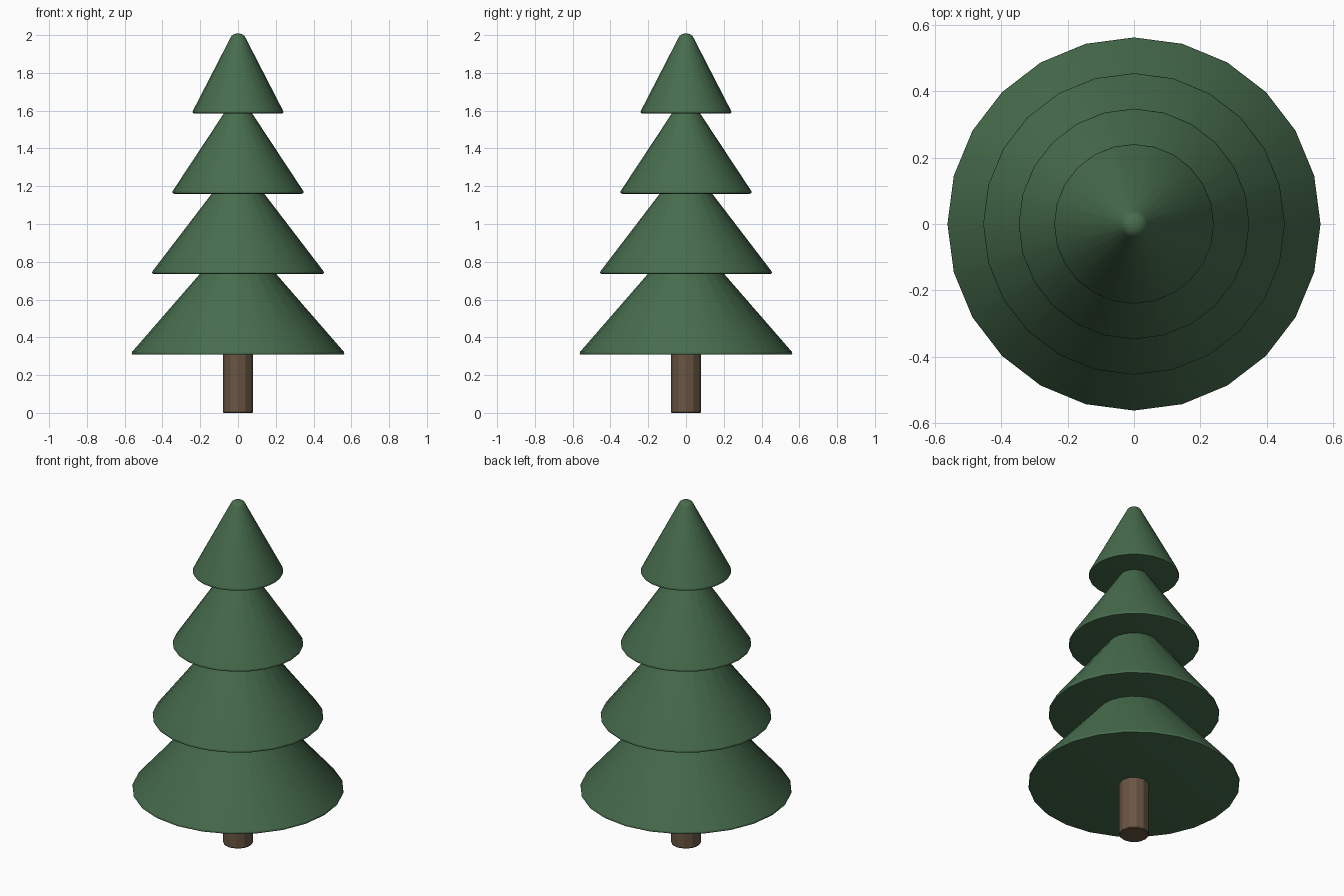
import bpy
import math

if "Cube" in bpy.data.objects:
    bpy.data.objects.remove(bpy.data.objects["Cube"], do_unlink=True)


def make_material(name, rgb):
    mat = bpy.data.materials.new(name)
    mat.use_nodes = True
    mat.diffuse_color = (*rgb, 1)
    mat.node_tree.nodes["Principled BSDF"].inputs["Base Color"].default_value = (*rgb, 1)
    return mat


def lathe(name, profile, sides, mat):
    """Turn (radius, height) points, listed bottom to top, into a closed solid."""
    verts, faces = [], []
    for r, z in profile:
        for i in range(sides):
            a = math.tau * i / sides
            verts.append((r * math.cos(a), r * math.sin(a), z))
    for k in range(len(profile) - 1):
        for i in range(sides):
            j = (i + 1) % sides
            a, b = k * sides, (k + 1) * sides
            faces.append((a + i, a + j, b + j, b + i))
    faces.append(tuple(reversed(range(sides))))
    faces.append(tuple(range(len(verts) - sides, len(verts))))
    mesh = bpy.data.meshes.new(name)
    mesh.from_pydata(verts, [], faces)
    mesh.materials.append(mat)
    obj = bpy.data.objects.new(name, mesh)
    bpy.context.collection.objects.link(obj)
    return obj


def smooth(obj, degrees):
    bpy.ops.object.select_all(action="DESELECT")
    obj.select_set(True)
    bpy.context.view_layer.objects.active = obj
    bpy.ops.object.shade_smooth_by_angle(angle=math.radians(degrees))


green = make_material("foliage_green", (0.062, 0.150, 0.073))
brown = make_material("bark_brown", (0.140, 0.090, 0.056))

# Trunk
lathe("trunk", [(0.077, 0), (0.08, 0.004), (0.08, 0.4)], 12, brown)

# Foliage tiers: base height, rim radius, inward slope of the side
tiers = [
    ("bottom_tier", 0.308, 0.563, 0.87),
    ("lower_middle_tier", 0.735, 0.455, 0.765),
    ("upper_middle_tier", 1.16, 0.348, 0.66),
    ("top_tier", 1.585, 0.241, 0.515),
]
TIP = 0.04
for name, base, rim, slope in tiers:
    # Rounded rim, straight side, rounded tip
    tip_z = base + 0.016 + (rim - 0.003 - TIP) / slope
    profile = [(rim - 0.012, base), (rim - 0.003, base + 0.002), (rim, base + 0.008),
               (rim - 0.003, base + 0.016), (TIP, tip_z), (TIP * 0.85, tip_z + 0.011),
               (TIP * 0.55, tip_z + 0.019), (TIP * 0.2, tip_z + 0.023)]
    smooth(lathe(name, profile, 24, green), 50)
